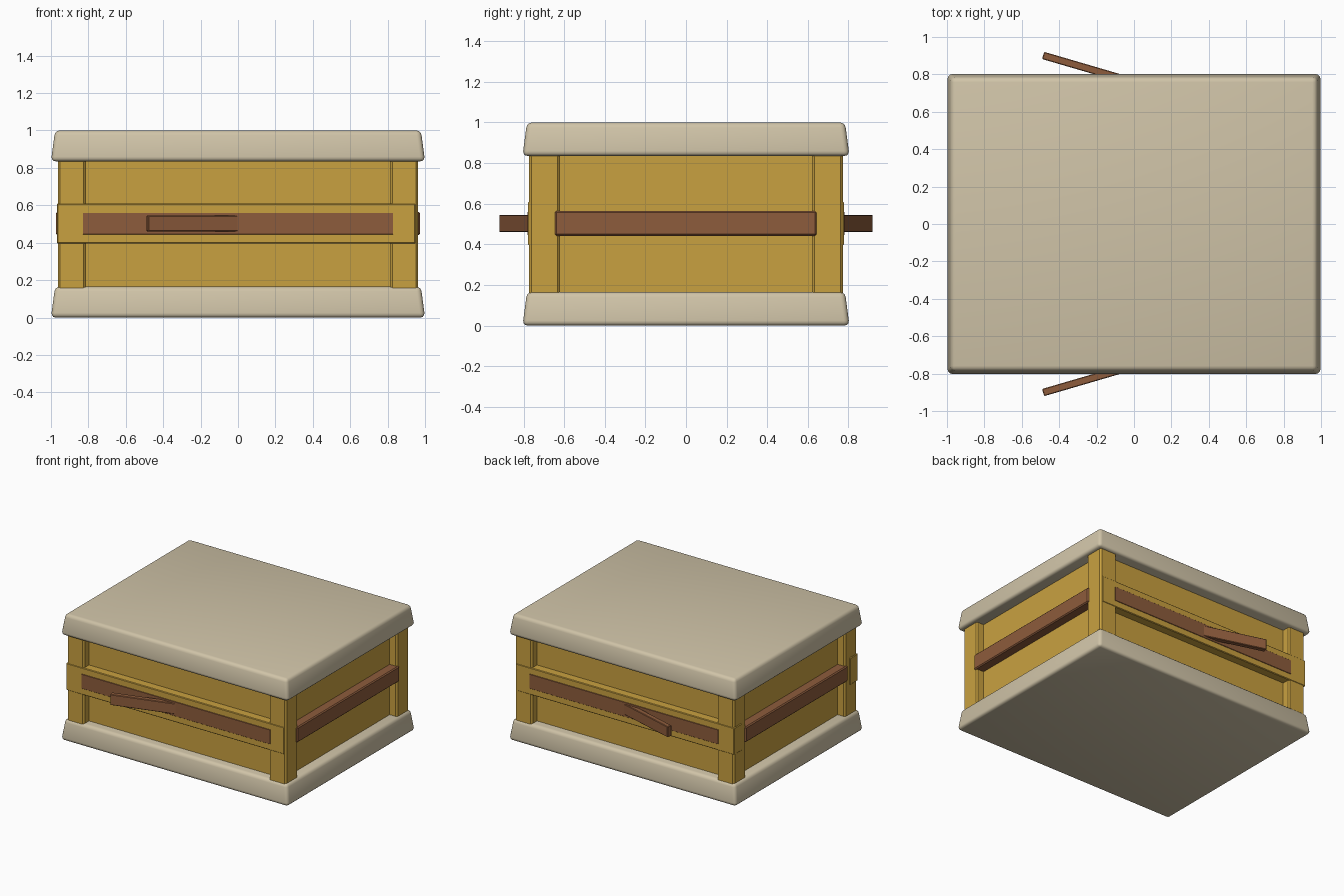
import bpy, bmesh, math

if "Cube" in bpy.data.objects:
    bpy.data.objects.remove(bpy.data.objects["Cube"])


def material(name, rgb):
    m = bpy.data.materials.new(name)
    m.diffuse_color = (*rgb, 1)
    m.use_nodes = True
    m.node_tree.nodes["Principled BSDF"].inputs["Base Color"].default_value = m.diffuse_color
    return m


STONE = material("pale_tan", (0.63, 0.55, 0.39))
WOOD = material("golden_wood", (0.584, 0.356, 0.051))
BROWN = material("brown_wood", (0.27, 0.107, 0.045))


def block(name, mat, lo, hi, bevel=0.008, segments=1, taper=0.0, rot=0.0):
    """Bevelled box between two corners; taper pulls in the top edge."""
    size = [b - a for a, b in zip(lo, hi)]
    mid = [(a + b) / 2 for a, b in zip(lo, hi)]
    bm = bmesh.new()
    bmesh.ops.create_cube(bm, size=1)
    for v in bm.verts:
        top = v.co.z > 0
        for i in range(3):
            v.co[i] *= size[i]
        if top:
            for i in range(2):
                v.co[i] -= math.copysign(taper, v.co[i])
    if bevel:
        bmesh.ops.bevel(bm, geom=bm.edges[:], offset=bevel, segments=segments,
                        profile=0.5, affect='EDGES')
    me = bpy.data.meshes.new(name)
    bm.to_mesh(me)
    bm.free()
    me.materials.append(mat)
    ob = bpy.data.objects.new(name, me)
    bpy.context.collection.objects.link(ob)
    ob.location = mid
    ob.rotation_euler.z = rot
    if segments > 1:
        bpy.context.view_layer.objects.active = ob
        ob.select_set(True)
        bpy.ops.object.shade_smooth_by_angle(angle=math.radians(35))
        ob.select_set(False)
    return ob


# Base and lid slabs, both narrower at the top
for name, z in (("base_slab", 0.0), ("lid_slab", 0.835)):
    block(name, STONE, (-1, -0.805, z), (1, 0.805, z + 0.165),
          bevel=0.025, segments=3, taper=0.022)

# Recessed body panels
block("body", WOOD, (-0.9, -0.71, 0.1), (0.9, 0.71, 0.9), bevel=0)

# Corner posts
for sx, xn in ((-1, "left"), (1, "right")):
    for sy, yn in ((-1, "front"), (1, "back")):
        x, y = 0.888 * sx, 0.697 * sy
        block(f"{yn}_{xn}_post", WOOD, (x - 0.075, y - 0.077, 0.1),
              (x + 0.075, y + 0.077, 0.9), bevel=0.012)

# Front and back: rail, inlaid strip and a slanted handle
for s, n in ((-1, "front"), (1, "back")):
    y = sorted((0.68 * s, 0.777 * s))
    block(f"{n}_rail", WOOD, (-0.968, y[0], 0.395), (0.95, y[1], 0.61), bevel=0.005)
    y = sorted((0.7 * s, 0.781 * s))
    block(f"{n}_strip", BROWN, (-0.83, y[0], 0.445), (0.83, y[1], 0.56), bevel=0.002)
    c = 0.817 * s
    block(f"{n}_handle", BROWN, (-0.498, c - 0.02, 0.46), (0.102, c + 0.02, 0.545),
          bevel=0.004, rot=math.radians(-16.3 * s))

# Side strips
for s, n in ((-1, "left"), (1, "right")):
    x = sorted((0.88 * s, 0.974 * s))
    block(f"{n}_strip", BROWN, (x[0], -0.645, 0.442), (x[1], 0.642, 0.565), bevel=0.008)
